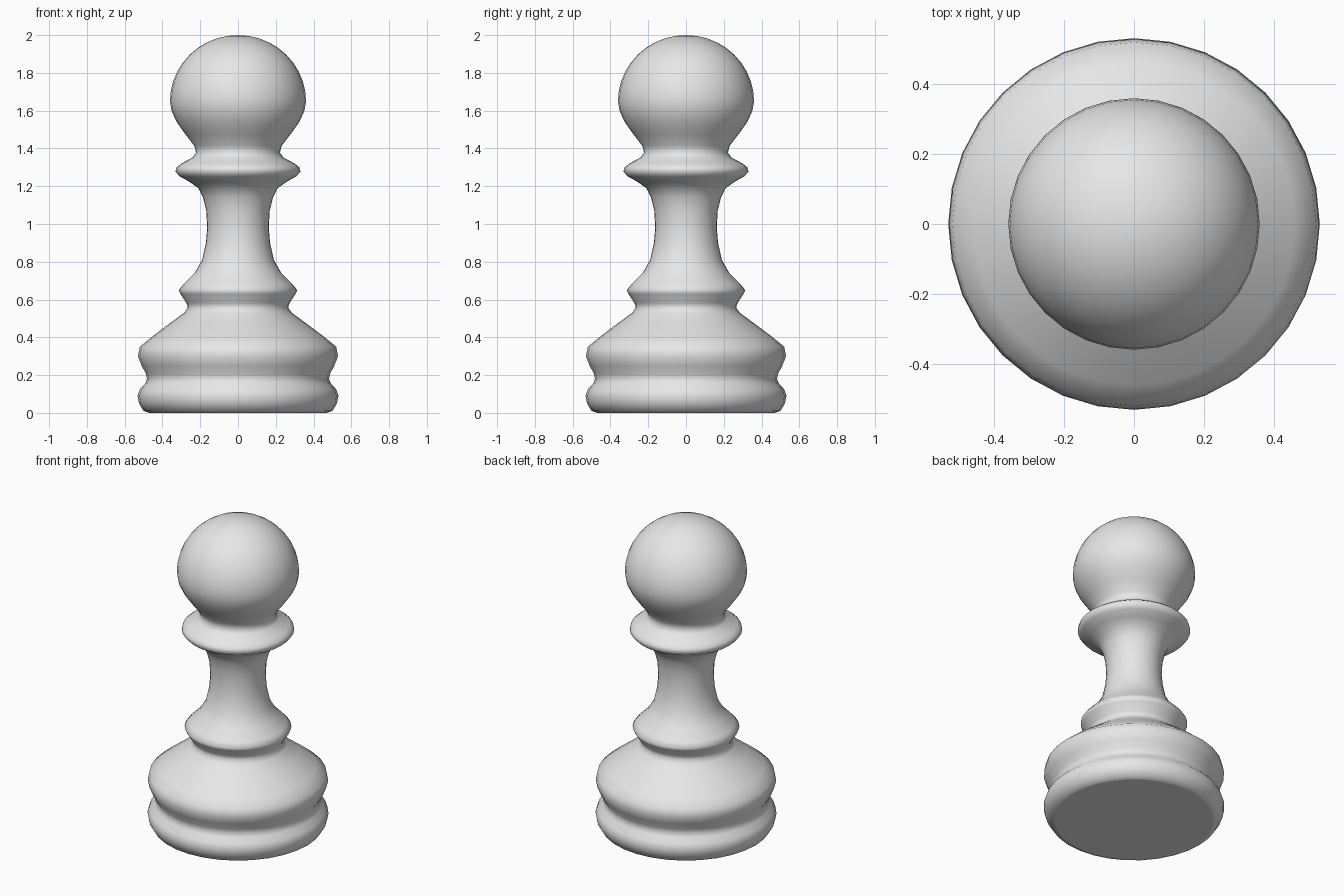
import bpy
import bmesh
from math import cos, sin, pi, tau

SEGMENTS = 32

cube = bpy.data.objects.get("Cube")
if cube:
    bpy.data.objects.remove(cube, do_unlink=True)

# Single stone colour
grey = bpy.data.materials.new("light grey")
grey.use_nodes = True
colour = (0.8, 0.8, 0.8, 1.0)
grey.diffuse_color = colour
grey.node_tree.nodes["Principled BSDF"].inputs["Base Color"].default_value = colour

# Profile sections as (radius, height), bottom to top
foot = [(.47, 0), (.50, .01), (.524, .05), (.532, .09), (.52, .125), (.492, .155)]
body = [(.482, .18), (.487, .205), (.51, .25), (.53, .30), (.52, .35),
        (.46, .40), (.36, .475), (.285, .53)]
lower_ring = [(.266, .557), (.272, .58), (.305, .63), (.314, .65), (.29, .68)]
stem = [(.23, .74), (.19, .81), (.17, .90), (.163, .98), (.168, 1.07),
        (.185, 1.14), (.21, 1.19)]
collar = [(.26, 1.225), (.31, 1.253), (.331, 1.278), (.325, 1.30),
          (.30, 1.32), (.24, 1.352)]
neck = [(.222, 1.378), (.232, 1.415), (.28, 1.477), (.325, 1.54), (.352, 1.60)]
head = [(.36 * cos(i * pi / 20), 1.65 + .35 * sin(i * pi / 20)) for i in range(10)]
profile = foot + body + lower_ring + stem + collar + neck + head

# Turn the profile into rings and bridge them
bm = bmesh.new()
rings = [[bm.verts.new((r * cos(tau * i / SEGMENTS), r * sin(tau * i / SEGMENTS), z))
          for i in range(SEGMENTS)] for r, z in profile]
for low, high in zip(rings, rings[1:]):
    for i in range(SEGMENTS):
        j = (i + 1) % SEGMENTS
        bm.faces.new((low[i], low[j], high[j], high[i]))

# Flat underside and the crown of the head
bm.faces.new(rings[0][::-1])
crown = bm.verts.new((0, 0, 2))
for i in range(SEGMENTS):
    bm.faces.new((rings[-1][i], rings[-1][(i + 1) % SEGMENTS], crown))

# Smooth turned surface with a crisp flat underside
for face in bm.faces:
    face.smooth = len(face.verts) <= 4
mesh = bpy.data.meshes.new("turned_piece")
bm.to_mesh(mesh)
bm.free()
mesh.materials.append(grey)
piece = bpy.data.objects.new("turned_piece", mesh)
bpy.context.collection.objects.link(piece)
